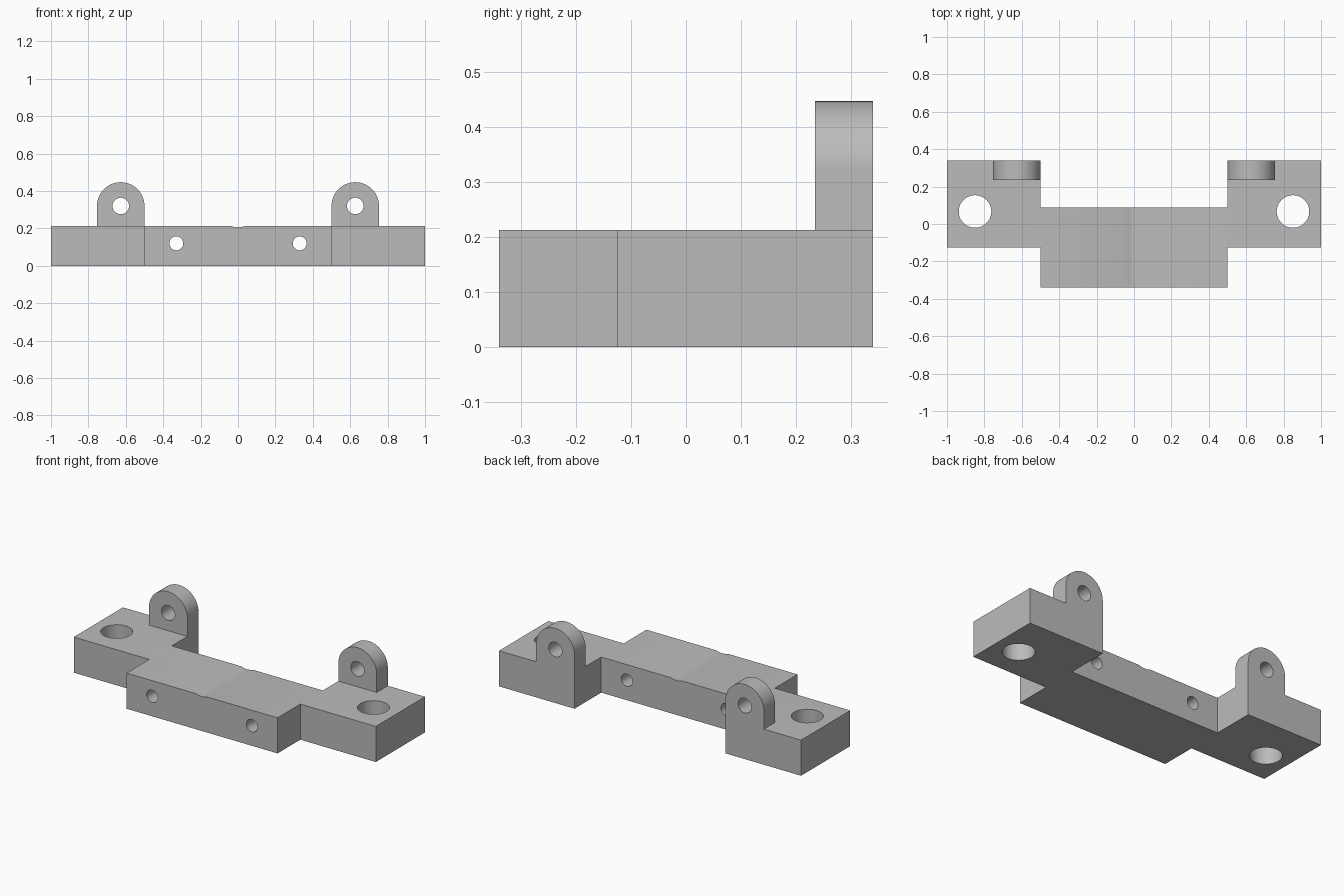
import bpy, bmesh, math
from mathutils import Matrix

if "Cube" in bpy.data.objects:
    bpy.data.objects.remove(bpy.data.objects["Cube"], do_unlink=True)

HEIGHT = 0.213
LUG_X, LUG_Z, LUG_R = 0.627, 0.32, 0.127

grey = bpy.data.materials.new("plain_grey")
grey.use_nodes = True
grey.diffuse_color = (0.5, 0.5, 0.5, 1)
grey.node_tree.nodes["Principled BSDF"].inputs["Base Color"].default_value = (0.5, 0.5, 0.5, 1)


def make_object(name, bm):
    bmesh.ops.recalc_face_normals(bm, faces=bm.faces)
    mesh = bpy.data.meshes.new(name)
    bm.to_mesh(mesh)
    bm.free()
    mesh.materials.append(grey)
    obj = bpy.data.objects.new(name, mesh)
    bpy.context.collection.objects.link(obj)
    return obj


def prism(name, points, offset):
    """Extrude a closed outline of 3D points along an offset."""
    bm = bmesh.new()
    face = bm.faces.new([bm.verts.new(p) for p in points])
    top = bmesh.ops.extrude_face_region(bm, geom=[face])["geom"]
    bmesh.ops.translate(bm, vec=offset, verts=[v for v in top if isinstance(v, bmesh.types.BMVert)])
    return make_object(name, bm)


def cylinder(name, centre, radius, depth, along_y=False):
    bm = bmesh.new()
    matrix = Matrix.Translation(centre)
    if along_y:
        matrix = matrix @ Matrix.Rotation(math.pi / 2, 4, "X")
    bmesh.ops.create_cone(bm, cap_ends=True, segments=64, radius1=radius,
                          radius2=radius, depth=depth, matrix=matrix)
    return make_object(name, bm)


def combine(target, other, operation):
    """Apply an exact boolean and remove the helper."""
    mod = target.modifiers.new(operation, "BOOLEAN")
    mod.operation = operation
    mod.solver = "EXACT"
    mod.object = other
    bpy.context.view_layer.objects.active = target
    bpy.ops.object.modifier_apply(modifier=mod.name)
    bpy.data.objects.remove(other, do_unlink=True)


# Stepped base plate, mirrored about x = 0
half = [(0.5, -0.34), (0.5, -0.125), (1, -0.125), (1, 0.34), (0.5, 0.34), (0.5, 0.088)]
outline = half + [(-x, y) for x, y in reversed(half)]
bracket = prism("mounting_bracket", [(x, y, 0) for x, y in outline], (0, 0, HEIGHT))

# Round-topped lugs at the back
for side in (-1, 1):
    arc = [math.pi * i / 32 for i in range(33)]
    profile = [(LUG_X + LUG_R * math.cos(a), LUG_Z + LUG_R * math.sin(a)) for a in arc]
    profile += [(LUG_X - LUG_R, 0.1), (LUG_X + LUG_R, 0.1)]
    lug = prism("lug", [(side * x, 0.34, z) for x, z in profile], (0, -0.105, 0))
    combine(bracket, lug, "UNION")

# Bolt holes, cross holes and lug holes
for side in (-1, 1):
    for centre, radius, along_y in (
        ((side * 0.85, 0.067, 0.1), 0.087, False),
        ((side * 0.33, -0.1, 0.12), 0.037, True),
        ((side * LUG_X, 0.3, LUG_Z), 0.044, True),
    ):
        combine(bracket, cylinder("hole_cutter", centre, radius, 1, along_y), "DIFFERENCE")

# Shallow groove across the middle of the top
combine(bracket, cylinder("groove_cutter", (0, 0, HEIGHT + 0.1), 0.107, 1, True), "DIFFERENCE")

bpy.ops.object.select_all(action="DESELECT")
bracket.select_set(True)
bpy.context.view_layer.objects.active = bracket
bpy.ops.object.shade_smooth_by_angle(angle=math.radians(30))
